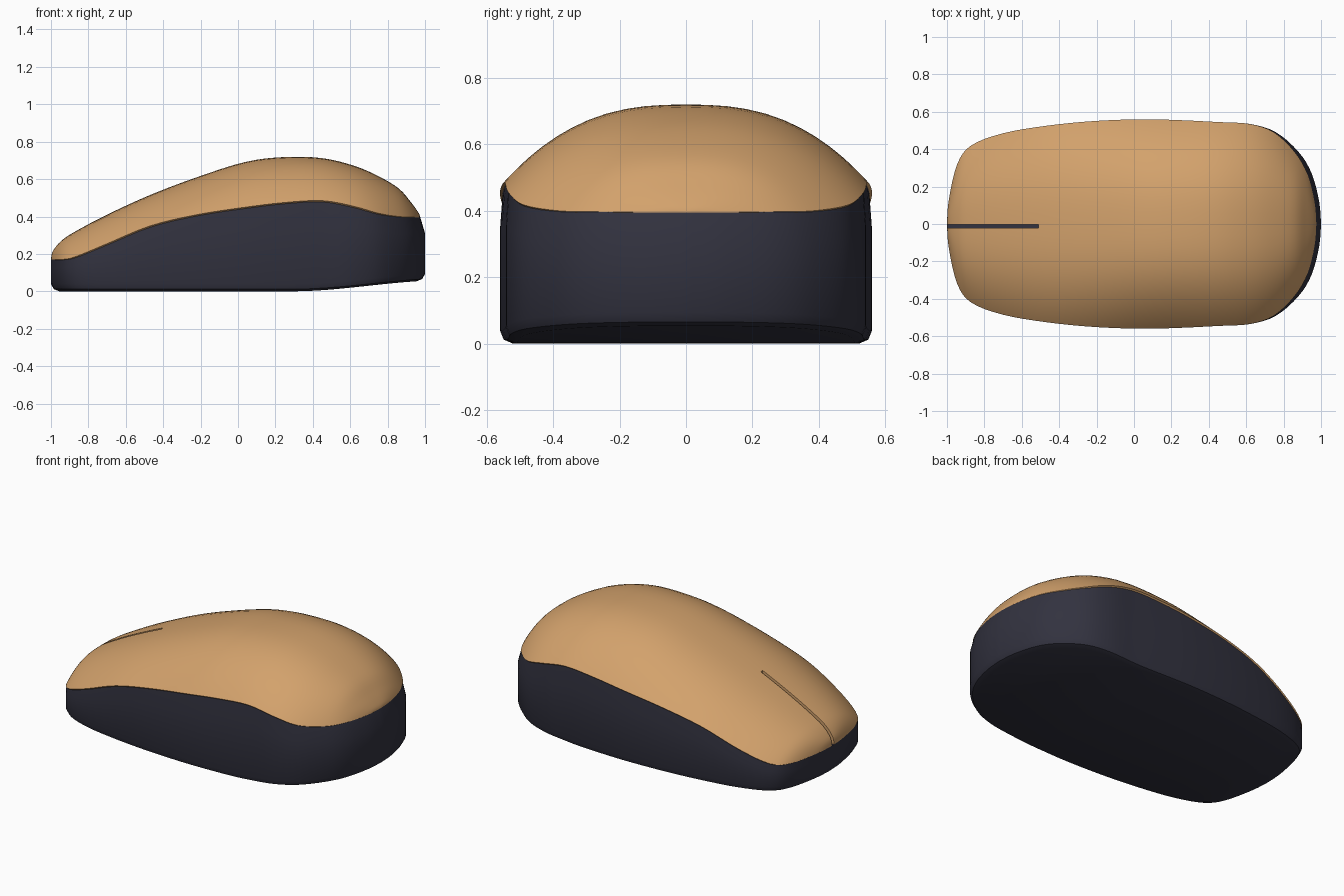
import bpy, bmesh, math

if "Cube" in bpy.data.objects:
    bpy.data.objects.remove(bpy.data.objects["Cube"])

# Stations along the mouse: x, half width, seam height, crown height
ROWS = [
    (-1.00, 0.00, .17, .17), (-.99, .13, .17, .215), (-.945, .32, .17, .27),
    (-.87, .42, .185, .32), (-.70, .485, .255, .41), (-.47, .525, .35, .515),
    (-.22, .55, .41, .61), (.04, .56, .45, .692), (.25, .555, .475, .718),
    (.45, .545, .485, .712), (.62, .535, .455, .672), (.76, .49, .418, .617),
    (.88, .385, .40, .55), (.95, .27, .397, .475), (.99, .12, .395, .42),
    (1.00, 0.00, .395, .395)]
STEPS = 4


def spline(rows, steps):
    out = []
    for i in range(len(rows) - 1):
        p0, p1, p2, p3 = (rows[max(0, min(len(rows) - 1, i + k))] for k in (-1, 0, 1, 2))
        for j in range(steps):
            t = j / steps
            out.append(tuple(
                .5 * (2 * b + (c - a) * t + (2 * a - 5 * b + 4 * c - d) * t * t
                      + (3 * b - a - 3 * c + d) * t ** 3)
                for a, b, c, d in zip(p0, p1, p2, p3)))
    return out + [rows[-1]]


def ease(x, a, b):
    t = max(0, min(1, (x - a) / (b - a)))
    return t * t * (3 - 2 * t)


def material(name, color):
    m = bpy.data.materials.new(name)
    m.diffuse_color = (*color, 1)
    m.use_nodes = True
    m.node_tree.nodes["Principled BSDF"].inputs["Base Color"].default_value = m.diffuse_color
    return m


def loft(name, sections, mat):
    """Skin closed cross-sections, welding the pinched ends."""
    bm = bmesh.new()
    loops = [[bm.verts.new(p) for p in s] for s in sections]
    n = len(loops[0])
    for a, b in zip(loops, loops[1:]):
        for k in range(n):
            bm.faces.new((a[k], a[(k + 1) % n], b[(k + 1) % n], b[k]))
    for end in (loops[0], loops[-1]):
        bm.faces.new(end)
    bmesh.ops.remove_doubles(bm, verts=bm.verts, dist=1e-4)
    bmesh.ops.dissolve_degenerate(bm, edges=bm.edges, dist=1e-5)
    bmesh.ops.recalc_face_normals(bm, faces=bm.faces)
    me = bpy.data.meshes.new(name)
    bm.to_mesh(me)
    bm.free()
    ob = bpy.data.objects.new(name, me)
    bpy.context.collection.objects.link(ob)
    me.materials.append(mat)
    return ob


def smooth(ob, angle):
    ob.data.shade_smooth()
    ob.data.set_sharp_from_angle(angle=math.radians(angle))


def shell_x(x):
    return x - .025 * ease(x, .55, 1)


stations = spline(ROWS, STEPS)

# Dark base: rounded lower edge, upright wall, top leaning in to the shell
base_sections = []
for x, w, seam, top in stations:
    lift = .045 * ease(x, .3, 1.15) * 1.3
    wall = .75 * seam + .25 * lift
    half = [(x * .955, w * .93, lift), (x * .985, w * .98, lift + .012),
            (x, w, lift + .04), (x, w, wall), (shell_x(x), w * .985, seam)]
    base_sections.append([(px, py, pz) for px, py, pz in half]
                         + [(px, -py, pz) for px, py, pz in reversed(half)])
base = loft("base", base_sections, material("dark_plastic", (.032, .032, .05)))
smooth(base, 40)

# Domed top shell, with a lip tucked into the base
N = 28
shell_sections = []
for x, w, seam, top in stations:
    sx = shell_x(x)
    arc = [math.sin(math.pi / 2 * (2 * k / N - 1)) for k in range(N + 1)]
    pts = [(sx, w * s, seam + (top - seam) * (1 - abs(s) ** 2.6)) for s in arc]
    pts += [(sx * .985, w * .96, seam - .02), (sx * .985, -w * .96, seam - .02)]
    shell_sections.append(pts)
shell = loft("top_shell", shell_sections, material("tan_plastic", (.65, .36, .15)))

# Slot between the two front buttons
bpy.ops.mesh.primitive_cube_add(size=1, location=(-.76, -.012, .4))
cutter = bpy.context.object
cutter.name = "slot_cutter"
cutter.scale = (.50, .02, .8)
cutter.hide_render = True
bpy.context.view_layer.update()
mod = shell.modifiers.new("slot", 'BOOLEAN')
mod.operation, mod.solver, mod.object = 'DIFFERENCE', 'EXACT', cutter
bpy.ops.object.select_all(action='DESELECT')
shell.select_set(True)
bpy.context.view_layer.objects.active = shell
bpy.ops.object.modifier_apply(modifier=mod.name)
bpy.data.objects.remove(cutter)
smooth(shell, 40)
